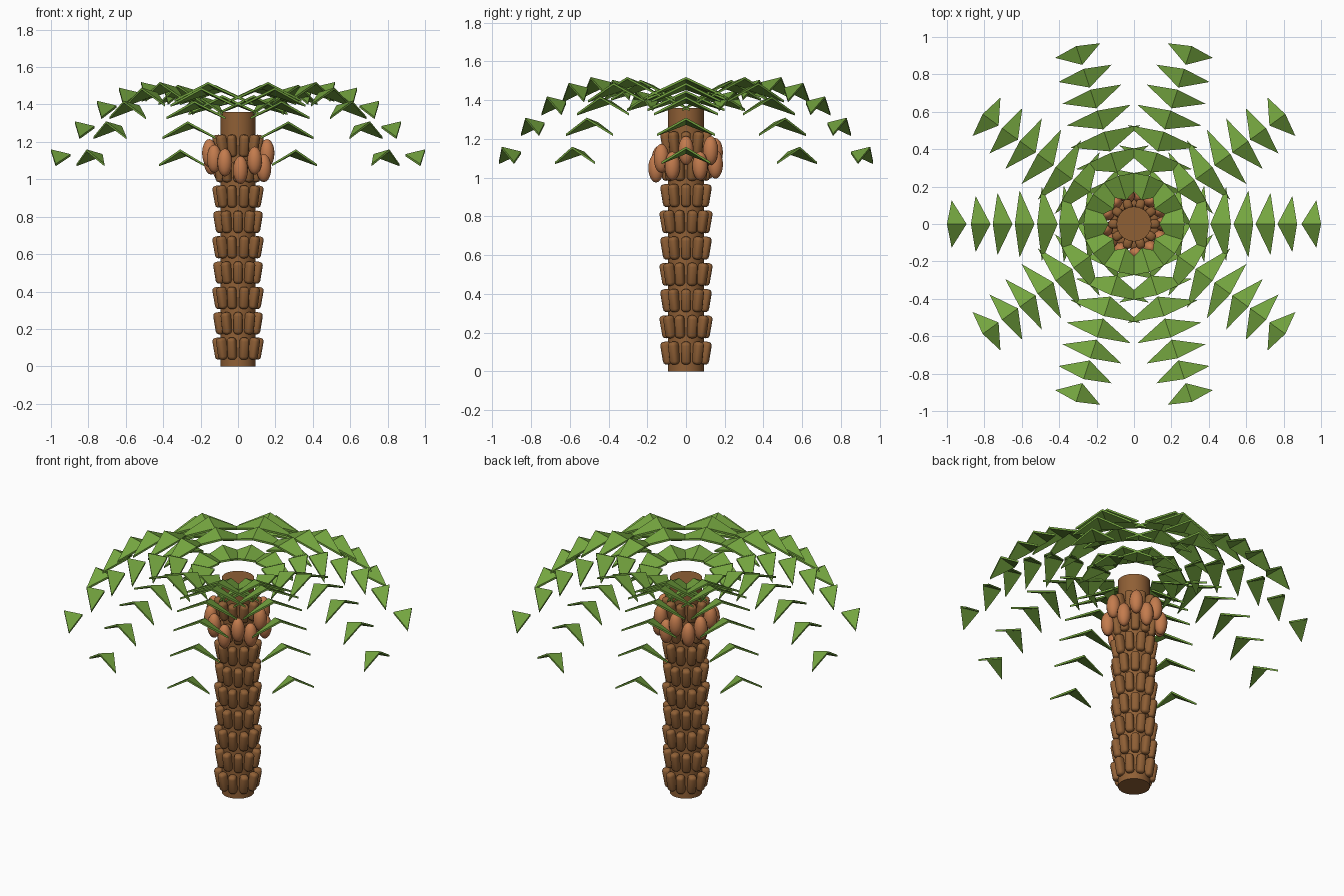
import bpy, bmesh, math
from mathutils import Matrix, Vector

if "Cube" in bpy.data.objects:
    bpy.data.objects.remove(bpy.data.objects["Cube"])


def material(name, color):
    m = bpy.data.materials.new(name)
    m.diffuse_color = (*color, 1)
    m.use_nodes = True
    m.node_tree.nodes["Principled BSDF"].inputs["Base Color"].default_value = m.diffuse_color
    return m


BARK = material("brown bark", (0.275, 0.115, 0.036))
FRUIT = material("orange brown fruit", (0.55, 0.20, 0.075))
LEAF = material("leaf green", (0.175, 0.375, 0.05))


def finish(bm, name, mat, smooth=True):
    me = bpy.data.meshes.new(name)
    bm.to_mesh(me)
    bm.free()
    ob = bpy.data.objects.new(name, me)
    bpy.context.collection.objects.link(ob)
    me.materials.append(mat)
    if smooth:
        bpy.ops.object.select_all(action='DESELECT')
        ob.select_set(True)
        bpy.context.view_layer.objects.active = ob
        bpy.ops.object.shade_smooth_by_angle(angle=math.radians(35))
    return ob


def turn(a):
    return Matrix.Rotation(a, 4, 'Z')


# Trunk
bm = bmesh.new()
bmesh.ops.create_cone(bm, cap_ends=True, segments=32, radius1=0.093, radius2=0.093,
                      depth=1.36, matrix=Matrix.Translation((0, 0, 0.68)))
finish(bm, "trunk", BARK)

# Bark scales: rounded blocks in staggered rings, leaning out at the top
bm = bmesh.new()
COUNT = 10
for ring in range(9):
    z = 0.095 + ring * 0.1355
    for i in range(COUNT):
        a = math.tau * (i + 0.5 * (ring % 2)) / COUNT
        m = (turn(a) @ Matrix.Translation((0.104, 0, z))
             @ Matrix.Rotation(math.radians(10), 4, 'Y')
             @ Matrix.Diagonal((0.052, 0.048, 0.118, 1)))
        bmesh.ops.create_cube(bm, size=1, matrix=m)
bmesh.ops.bevel(bm, geom=bm.edges[:], offset=0.018, segments=3, profile=0.5,
                affect='EDGES', clamp_overlap=True)
finish(bm, "bark_scales", BARK)

# Fruit cluster: egg shapes around the upper trunk; (angle, height)
FRUITS = [(0, 1.14), (28, 1.06), (55, 1.14), (78, 1.07), (103, 1.13), (130, 1.07),
          (158, 1.10), (190, 1.14), (215, 1.11), (243, 1.09), (275, 1.05),
          (305, 1.10), (333, 1.06)]
bm = bmesh.new()
for angle, z in FRUITS:
    m = (turn(math.radians(angle)) @ Matrix.Translation((0.155, 0, z))
         @ Matrix.Diagonal((0.040, 0.040, 0.075, 1)))
    bmesh.ops.create_uvsphere(bm, u_segments=16, v_segments=10, radius=1, matrix=m)
finish(bm, "fruit_cluster", FRUIT)

# Fronds: folded leaflets on an arc; (outer radius, ridge height, half width, ridge length)
LEAFLETS = [(0.27, 1.45, 0.20, 0.135), (0.40, 1.505, 0.205, 0.11),
            (0.518, 1.52, 0.197, 0.11), (0.637, 1.49, 0.18, 0.105),
            (0.755, 1.42, 0.166, 0.105), (0.872, 1.31, 0.15, 0.105),
            (1.0, 1.16, 0.127, 0.105)]
THICK = Vector((0, 0, -0.012))
for k in range(10):
    bm = bmesh.new()
    for r, z, w, ridge in LEAFLETS:
        drop = 0.05 + 0.22 * w
        points = [Vector(p) for p in ((r - ridge, 0, z - 0.24 * ridge), (r, 0, z),
                                      (r - 0.025, w, z - drop),
                                      (r - 0.025, -w, z - drop))]
        top = [bm.verts.new(p) for p in points]
        low = [bm.verts.new(p + THICK) for p in points]
        for a, b, c in ((0, 1, 2), (0, 3, 1)):
            bm.faces.new((top[a], top[b], top[c]))
            bm.faces.new((low[c], low[b], low[a]))
        for a, b in ((1, 2), (2, 0), (0, 3), (3, 1)):
            bm.faces.new((top[b], top[a], low[a], low[b]))
    bm.transform(turn(math.tau * k / 10))
    finish(bm, f"frond_{k + 1}", LEAF, smooth=False)
